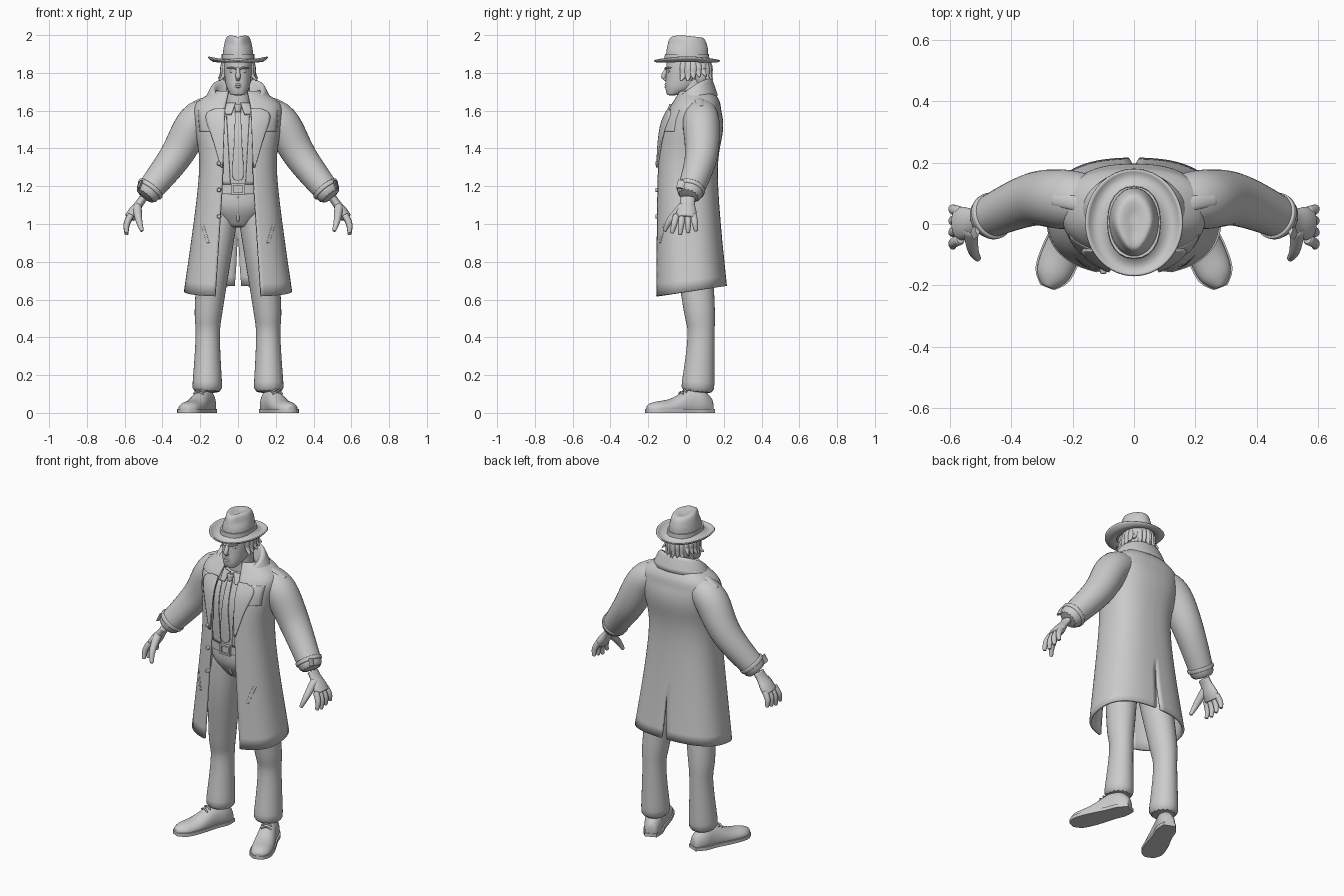
import bpy, bmesh, random
from math import sin, cos, pi, asin, copysign, radians
from mathutils import Vector

cube = bpy.data.objects.get("Cube")
if cube:
    bpy.data.objects.remove(cube)
random.seed(4)

SHADE = (0.6, 0.6, 0.6, 1)
grey = bpy.data.materials.new("plain_grey")
grey.use_nodes = True
grey.diffuse_color = SHADE
grey.node_tree.nodes["Principled BSDF"].inputs["Base Color"].default_value = SHADE


def build(name, rows, closed=True, caps=True, smooth=1, thickness=0, mirror=False, skip=None):
    """Join rows of points into a skin, then mirror, smooth and thicken it."""
    bm = bmesh.new()
    grid = [[bm.verts.new(point) for point in row] for row in rows]
    count = len(grid[0])
    for i, (lower, upper) in enumerate(zip(grid, grid[1:])):
        for j in range(count if closed else count - 1):
            if skip and skip(i, j):
                continue
            k = (j + 1) % count
            bm.faces.new((lower[j], lower[k], upper[k], upper[j]))
    if closed and caps:
        bm.faces.new(reversed(grid[0]))
        bm.faces.new(grid[-1])
    bmesh.ops.recalc_face_normals(bm, faces=bm.faces)
    mesh = bpy.data.meshes.new(name)
    bm.to_mesh(mesh)
    bm.free()
    mesh.materials.append(grey)
    part = bpy.data.objects.new(name, mesh)
    bpy.context.collection.objects.link(part)
    if mirror:
        part.modifiers.new("mirror", "MIRROR").use_mirror_merge = False
    if smooth:
        subdivision = part.modifiers.new("smooth", "SUBSURF")
        subdivision.levels = subdivision.render_levels = smooth
        subdivision.boundary_smooth = "PRESERVE_CORNERS"
    if thickness:
        shell = part.modifiers.new("thickness", "SOLIDIFY")
        shell.thickness, shell.offset = thickness, 0
    bpy.ops.object.select_all(action="DESELECT")
    bpy.context.view_layer.objects.active = part
    part.select_set(True)
    bpy.ops.object.shade_smooth_by_angle(angle=0.8)


def sample(keys, t):
    """Smooth curve through the keys, with t from 0 to 1."""
    last = len(keys) - 1
    i = min(int(t * last), last - 1)
    u = t * last - i
    before, start, end, after = (keys[max(0, min(last, i + k))] for k in (-1, 0, 1, 2))
    leave, arrive = (end - before) / 2, (after - start) / 2
    rise = end - start
    return start + leave * u + (rise * 3 - leave * 2 - arrive) * u ** 2 + (leave + arrive - rise * 2) * u ** 3


def resample(keys, steps):
    keys = [Vector(key) for key in keys]
    return [sample(keys, i / steps) for i in range(steps + 1)]


def bend(value, power):
    return copysign(abs(value) ** power, value)


def oval_point(angle, z, width, front, back, power):
    """Point on a level squarish oval; angle 0 is the front."""
    middle, reach = (front + back) / 2, (back - front) / 2
    return Vector((width * bend(sin(angle), power), middle - reach * bend(cos(angle), power), z))


def oval(section, power=0.9, count=24):
    return [oval_point(2 * pi * i / count, *section, power) for i in range(count)]


def stack(name, sections, steps=8, **options):
    """Body of ovals given as height, half width, front and back."""
    build(name, [oval(section) for section in resample(sections, steps)], **options)


def tube(name, points, widths, flat=1, sides=12, mirror=True, **options):
    """Sweep a rounded section along a smooth path."""
    steps = 4 * max(len(points), len(widths)) - 4
    path = resample(points, steps)
    rows = []
    for i, centre in enumerate(path):
        ahead = (path[min(i + 1, steps)] - path[max(i - 1, 0)]).normalized()
        guide = Vector((1, 0, 0)) if abs(ahead.y) > 0.8 else Vector((0, 1, 0))
        across = (guide - ahead * guide.dot(ahead)).normalized()
        depth = ahead.cross(across) * flat
        radius = sample(widths, i / steps)
        turns = [2 * pi * k / sides for k in range(sides)]
        rows.append([centre + (across * cos(a) + depth * sin(a)) * radius for a in turns])
    build(name, rows, mirror=mirror, **options)


def patch(name, body, power, edges, lift, mirror=True):
    """Thin panel on the front of a body; edges hold inner x, outer x and height."""
    rows = []
    for inner, outer, z in resample(edges, 12):
        upper = next((i for i, s in enumerate(body) if s[0] > z), len(body) - 1)
        low, high = body[upper - 1], body[upper]
        section = low.lerp(high, (z - low[0]) / (high[0] - low[0]))[:4]
        row = []
        for k in range(9):
            x = inner + (outer - inner) * k / 8
            angle = asin(bend(max(-1, min(1, x / section[1])), 1 / power))
            row.append(oval_point(angle, *section, power) - Vector((0, lift, 0)))
        rows.append(row)
    build(name, rows, closed=False, thickness=0.009, smooth=0, mirror=mirror)


# Long open coat: height, half width, front, back and half opening
COAT = resample([(.64, .28, -.16, .21, .12), (1.25, .2, -.15, .16, .08), (1.5, .22, -.13, .19, .08),
                 (1.6, .23, -.09, .18, .07), (1.65, .2, -.06, .17, .06), (1.7, .12, -.03, .14, .05)], 20)
SQUARE, HALF = 0.8, 18
coat_rows = []
for z, width, front, back, gap in COAT:
    start = asin((gap / width) ** (1 / SQUARE))
    end = pi - max(0.004, 0.15 * (0.85 - z))
    angles = [start + (end - start) * i / HALF for i in range(HALF + 1)]
    row = [oval_point(a, z, width, front, back, SQUARE) for a in angles + [2 * pi - a for a in reversed(angles)]]
    for point in row:
        point.z += 0.15 * point.y * max(0, 1 - 4 * (z - COAT[0][0]))
    coat_rows.append(row)
build("coat_body", coat_rows, closed=False, thickness=.014,
      skip=lambda i, j: j == HALF and COAT[i][0] < 0.78)

patch("coat_lapel", COAT, SQUARE, [(.08, .09, 1.3), (.075, .13, 1.44), (.07, .17, 1.57), (.07, .12, 1.61)], lift=.012)
patch("chest_flap", COAT, SQUARE, [(.1, .2, 1.49), (.1, .21, 1.6)], lift=.005)
patch("pocket_welt", COAT, SQUARE, [(.15, .165, .9), (.18, .195, 1)], lift=.004)
for i in range(3):
    z = 1.04 + 0.14 * i
    tube(f"coat_button_{i}", [(-.1, -.14, z), (-.1, -.163, z)], [.014, .01], mirror=False)

# Turned-up collar: stand, fold and fall
collar_rows = []
for radius, drop in [(.09, .1), (.125, 0), (.14, 0), (.18, .09)]:
    row = []
    for i in range(-12, 13):
        angle = i * pi / 16.5
        dip = .13 * abs(sin(angle / 2)) ** 3
        row.append((radius * sin(angle), .03 + radius * .75 * cos(angle), 1.77 - dip - drop))
    collar_rows.append(row)
build("coat_collar", collar_rows, closed=False, thickness=.01, smooth=2)

# Sleeves with cuff straps and shoulder straps
SHOULDER, ELBOW, WRIST = Vector((.225, .08, 1.54)), Vector((.335, .08, 1.35)), Vector((.5, .01, 1.14))
tube("sleeve", [(.13, .08, 1.59), SHOULDER, ELBOW, WRIST], [.08, .1, .088, .067], sides=16)
tube("cuff_strap", [ELBOW.lerp(WRIST, t) for t in (.74, .84)], [.08, .077], sides=16)
tube("cuff_buckle", [(.51, -.02, 1.23), (.525, -.03, 1.19)], [.022, .022], flat=.4, sides=4, smooth=0)
tube("shoulder_strap", [(.14, .06, 1.66), (.2, .07, 1.655), (.27, .08, 1.62)], [.03, .02], flat=.4)

# Hands
KNUCKLES = Vector((.575, 0, 1.03))
tube("palm", [WRIST, KNUCKLES], [.042, .042, .056, .055], flat=.55)
for i in range(4):
    root = KNUCKLES + Vector((-.01, .03 * i - .05, .02))
    tip = Vector((.59, .043 * i - .075, .94 + .01 * abs(i - 1)))
    bulge = root.lerp(tip, 0.5) + Vector((.012, 0, 0))
    tube(f"finger_{i}", [root, bulge, tip], [.018, .017, .01])
tube("thumb", [(.535, -.01, 1.1), (.525, -.085, 1.02), (.507, -.115, .96)], [.026, .019, .01])

# Shirt, waistcoat edges, collar, tie and belt
ROUND = 0.9
SHIRT = [(1.1, .16, -.105, .12), (1.35, .165, -.118, .13), (1.5, .17, -.105, .14), (1.64, .08, -.045, .1)]
stack("shirt", SHIRT)
SHIRT = resample(SHIRT, 8)
patch("waistcoat_edge", SHIRT, ROUND, [(.04, .1, 1.21), (.06, .1, 1.57)], lift=.002)
patch("shirt_collar", SHIRT, ROUND, [(.035, .065, 1.58), (.012, .07, 1.64)], lift=.012)
patch("tie", SHIRT, ROUND, [(-.003, .003, 1.23), (-.03, .03, 1.26), (-.02, .02, 1.44), (-.015, .015, 1.6)],
      lift=.01, mirror=False)
tube("tie_knot", [(0, -.07, 1.635), (0, -.08, 1.59)], [.022, .014], mirror=False)
stack("belt", [(1.16, .168, -.12, .13), (1.21, .168, -.12, .13)], smooth=0)
buckle_rows = []
for scale, y in [(1, -.115), (1, -.132), (.65, -.132), (.65, -.122)]:
    corners = [(1, -1), (-1, -1), (-1, 1), (1, 1)]
    buckle_rows.append([(.036 * scale * a, y, 1.185 + .03 * scale * b) for a, b in corners])
build("belt_buckle", buckle_rows, smooth=0)

# Trousers
stack("trouser_hips", [(.98, .06, -.04, .08), (1.08, .155, -.1, .12), (1.18, .16, -.105, .12)])
tube("trouser_leg", [(.08, .03, 1.1), (.12, .04, .85), (.155, .07, .55), (.16, .08, .4), (.163, .06, .1)],
     [.1, .1, .085, .073, .093], flat=.9, sides=16)
tube("trouser_fly", [(0, -.1, 1.15), (0, -.065, 1.01)], [.01, .01], mirror=False)

# Shoes: sections of length, half width and height along a turned-out axis
TURN = radians(22)


def shoe_point(x, y, z):
    return Vector((.165 + x * cos(TURN) - y * sin(TURN), .085 + x * sin(TURN) + y * cos(TURN), z))


LAST = resample([(.06, .03, .07), (0, .052, .13), (-.07, .052, .13), (-.18, .062, .075),
                 (-.27, .056, .06), (-.315, .02, .04)], 15)
ring = [2 * pi * k / 16 for k in range(16)]
build("shoe_upper", [[shoe_point(width * cos(a), y, height * max(.1, .35 + .65 * sin(a))) for a in ring]
                     for y, width, height in LAST], mirror=True)
outline = [(width + .004, y) for y, width, _ in LAST]
outline += [(-x, y) for x, y in reversed(outline)]
build("shoe_sole", [[shoe_point(x, y, z) for x, y in outline] for z in (0, .02)], smooth=0, mirror=True)
for i in range(3):
    y, z = -.08 - .02 * i, .132 - .01 * i
    tube(f"shoe_lace_{i}", [shoe_point(side * .03, y, z - .012 * abs(side)) for side in (-1, 0, 1)], [.005, .005])

# Neck, head and face
stack("neck", [(1.58, .07, -.03, .1), (1.78, .06, -.03, .1)])
stack("head", [(1.68, .035, -.1, -.05), (1.72, .06, -.11, .05), (1.78, .072, -.107, .1),
               (1.83, .076, -.105, .12), (1.9, .074, -.1, .12)], steps=12)
tube("nose", [(0, -.095, 1.83), (0, -.12, 1.78), (0, -.1, 1.765)], [.009, .014, .012], mirror=False)
tube("brow", [(.008, -.106, 1.82), (.03, -.104, 1.828), (.058, -.08, 1.826)], [.008, .006], flat=.7)
tube("eye", [(.02, -.094, 1.808), (.046, -.086, 1.81)], [.004, .009, .004])
for side, z in (("upper", 1.738), ("lower", 1.726)):
    tube(side + "_lip", [(-.026, -.098, z), (0, -.108, z), (.026, -.098, z)], [.004, .006, .004], mirror=False)
tube("ear", [(.07, .02, 1.76), (.083, .03, 1.8), (.078, .03, 1.84)], [.01, .02, .012], flat=.5)

# Hair: cap at the back with loose, flicked locks
stack("hair_back", [(1.73, .05, .04, .11), (1.77, .075, .035, .125), (1.88, .08, -.02, .13)])
for i in range(8):
    angle = pi * (i + 0.2) / 11
    tip = 1.75 + random.uniform(0, .035)
    flick = random.uniform(.1, .118)
    path = [(r * sin(angle), .03 + (r + .01) * cos(angle), z)
            for r, z in ((.07, 1.875), (.08, 1.83), (.084, tip + .03), (flick, tip))]
    tube(f"hair_lock_{i}", path, [.016, .022, .018, .004], flat=.7)

# Fedora: curled brim, pinched crown and band
brim_rows = []
for i in range(6):
    t = i / 5
    level = 1.885 - .09 * t + .07 * t * t
    row = oval((level, .075 + .083 * t, -.1 - .07 * t, .11 + .07 * t), 1, 32)
    for point in row:
        point.z += .8 * t ** 3 * point.x ** 2
    brim_rows.append(row)
build("hat_brim", brim_rows, caps=False, thickness=.007)
crown = resample([(1.86, .085, -.11, .12), (1.95, .075, -.1, .115), (1.997, .055, -.08, .09), (1.985, .01, -.02, .03)], 12)
crown_rows = [oval(section, 1) for section in crown]
for row in crown_rows[4:]:
    for point in row:
        pinch = max(0, -10 * point.y)
        point.x *= 1 - .32 * pinch
        point.z -= .012 * max(10 * point.y, pinch * (1 - 40 * abs(point.x)), 0)
build("hat_crown", crown_rows)
stack("hat_band", [(1.868, .088, -.114, .124), (1.9, .086, -.112, .122)], smooth=0)
